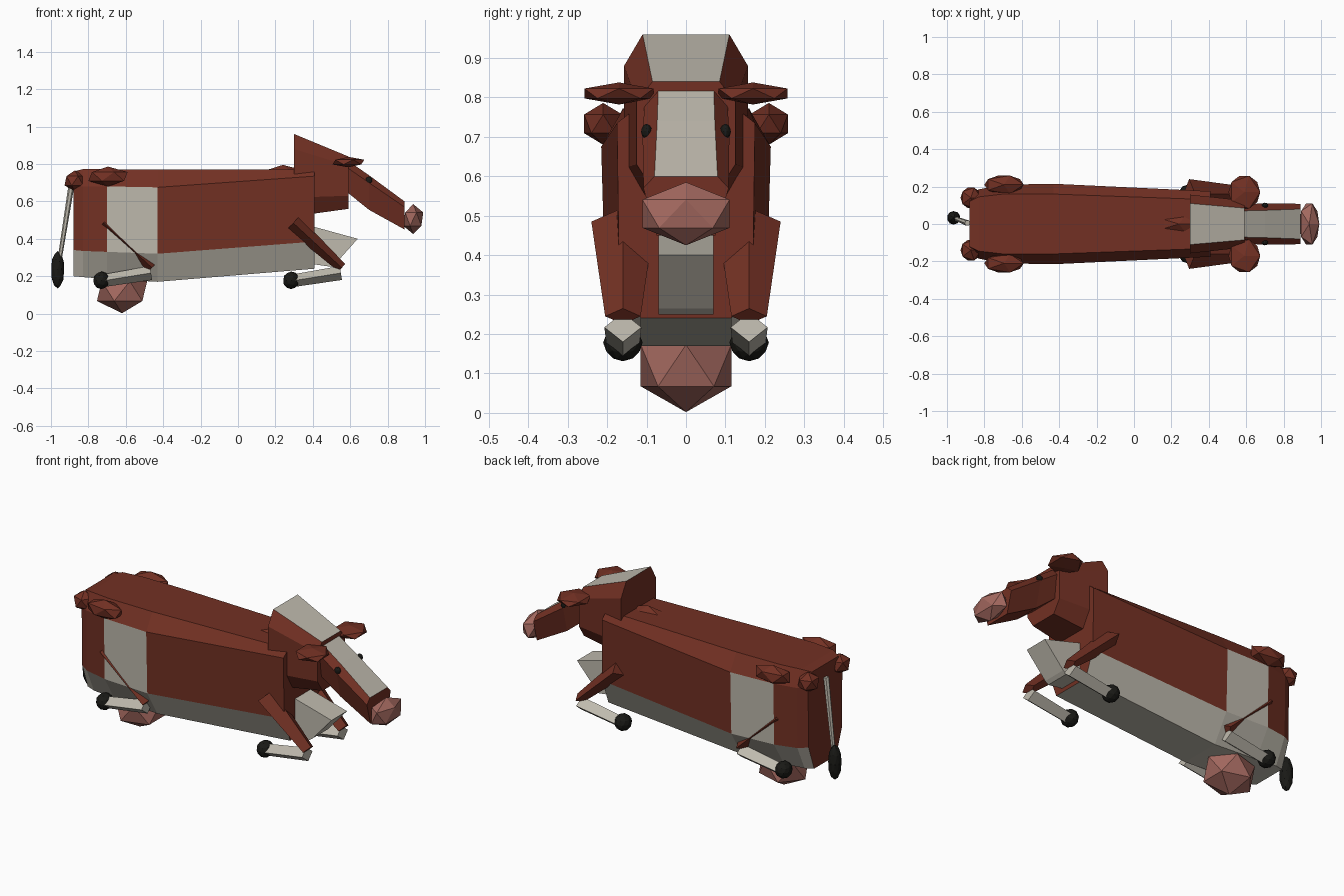
import bpy, bmesh
from mathutils import Vector, Matrix

if "Cube" in bpy.data.objects:
    bpy.data.objects.remove(bpy.data.objects["Cube"])


def material(name, rgb):
    m = bpy.data.materials.new(name)
    m.diffuse_color = (*rgb, 1)
    m.use_nodes = True
    m.node_tree.nodes["Principled BSDF"].inputs["Base Color"].default_value = m.diffuse_color
    return m


BROWN = material("brown", (0.17, 0.03, 0.017))
CREAM = material("cream", (0.52, 0.49, 0.42))
PINK = material("pink", (0.37, 0.14, 0.115))
BLACK = material("black", (0.01, 0.01, 0.008))


def finish(name, bm, mats):
    bmesh.ops.recalc_face_normals(bm, faces=bm.faces)
    me = bpy.data.meshes.new(name)
    bm.to_mesh(me)
    bm.free()
    for m in mats:
        me.materials.append(m)
    ob = bpy.data.objects.new(name, me)
    bpy.context.collection.objects.link(ob)
    return ob


def loft(name, rings, mats, is_second=lambda seg, band: False):
    """Skin half-rings of (x, z, half width), top to bottom, mirrored in y.
    Band -1 is the top strip, the last band is the underside."""
    bm = bmesh.new()
    loops = []
    for r in rings:
        pts = [(x, w, z) for x, z, w in r] + [(x, -w, z) for x, z, w in reversed(r)]
        loops.append([bm.verts.new(p) for p in pts])
    n = len(rings[0])
    for s, (a, b) in enumerate(zip(loops, loops[1:])):
        for j in range(2 * n):
            k = (j + 1) % (2 * n)
            f = bm.faces.new((a[j], a[k], b[k], b[j]))
            f.material_index = int(is_second(s, min(j, 2 * n - 2 - j)))
    bm.faces.new(loops[0])
    bm.faces.new(loops[-1])
    return finish(name, bm, mats)


def blob(name, loc, radii, mat, sub=1):
    bm = bmesh.new()
    bmesh.ops.create_icosphere(bm, subdivisions=sub, radius=1,
                               matrix=Matrix.Translation(loc) @ Matrix.Diagonal((*radii, 1)))
    return finish(name, bm, [mat])


def limb(name, a, b, r1, r2, mat, flat=1.0, sides=4):
    """Tapered prism from a to b; flat scales the thickness across the y axis."""
    a, b = Vector(a), Vector(b)
    d = (b - a).normalized()
    u = (Vector((0, 1, 0)) - d * d.y).normalized()
    v = d.cross(u)
    rot = Matrix((u, v, d)).transposed().to_4x4()
    bm = bmesh.new()
    bmesh.ops.create_cone(bm, cap_ends=True, segments=sides, radius1=r1, radius2=r2,
                          depth=(b - a).length,
                          matrix=Matrix.Translation((a + b) / 2) @ rot @ Matrix.Diagonal((1, flat, 1, 1)))
    return finish(name, bm, [mat])


# Barrel of the body with cream belly and side patch
def body_ring(x, top, tw, sz, sw, bz, bw, low, lw=0.115):
    return [(x, top, tw), (x, sz, sw), (x, bz, bw), (x, low, lw)]


loft("body", [
    body_ring(-0.88, 0.76, 0.12, 0.685, 0.155, 0.34, 0.15, 0.20, 0.10),
    body_ring(-0.83, 0.772, 0.145, 0.68, 0.185, 0.335, 0.18, 0.195),
    body_ring(-0.70, 0.772, 0.16, 0.68, 0.21, 0.33, 0.205, 0.185),
    body_ring(-0.43, 0.77, 0.16, 0.675, 0.215, 0.32, 0.205, 0.17),
    body_ring(0.41, 0.77, 0.13, 0.735, 0.175, 0.385, 0.17, 0.24)],
    [BROWN, CREAM], lambda s, k: k >= 2 or (k == 1 and s == 2))

# Neck with cream crest
loft("neck", [
    [(0.30, 0.96, 0.11), (0.30, 0.88, 0.157), (0.30, 0.62, 0.157), (0.30, 0.52, 0.10)],
    [(0.59, 0.84, 0.085), (0.59, 0.79, 0.125), (0.59, 0.63, 0.125), (0.59, 0.56, 0.08)]],
    [BROWN, CREAM], lambda s, k: k == -1)

# Head with cream blaze
loft("head", [
    [(0.57, 0.83, 0.07), (0.57, 0.79, 0.105), (0.57, 0.66, 0.09)],
    [(0.70, 0.74, 0.073), (0.70, 0.70, 0.11), (0.70, 0.555, 0.075)],
    [(0.89, 0.60, 0.08), (0.89, 0.57, 0.108), (0.89, 0.45, 0.075)]],
    [BROWN, CREAM], lambda s, k: k == -1)
blob("muzzle", (0.937, 0, 0.505), (0.06, 0.13, 0.08), PINK)

# Brisket wedge and withers
loft("brisket", [
    [(0.36, 0.47, 0.07), (0.36, 0.27, 0.07)],
    [(0.41, 0.463, 0.07), (0.50, 0.25, 0.07)],
    [(0.64, 0.40, 0.07), (0.52, 0.265, 0.07)]], [CREAM])
blob("withers", (0.24, 0, 0.745), (0.12, 0.05, 0.05), BROWN)

blob("udder", (-0.62, 0, 0.12), (0.15, 0.135, 0.118), PINK)

# Paired parts
for s, side in ((1, "left"), (-1, "right")):
    blob(f"{side}_ear", (0.59, s * 0.17, 0.81), (0.095, 0.103, 0.028), BROWN)
    blob(f"{side}_eye", (0.70, s * 0.10, 0.713), (0.018, 0.014, 0.02), BLACK, 2)
    blob(f"{side}_hip", (-0.695, s * 0.21, 0.733), (0.118, 0.057, 0.053), BROWN)
    blob(f"{side}_pin_bone", (-0.872, s * 0.14, 0.71), (0.062, 0.064, 0.056), BROWN)
    for x, part, r in ((0.0, "front", 0.08), (-1.015, "rear", 0.06)):
        y = s * 0.16
        limb(f"{side}_{part}_upper_leg", (x + 0.295, y, 0.485), (x + 0.555, y, 0.245),
             r, 0.045, BROWN, 0.6)
        limb(f"{side}_{part}_lower_leg", (x + 0.55, y, 0.217), (x + 0.29, y, 0.175),
             0.047, 0.042, CREAM, 0.8)
        blob(f"{side}_{part}_hoof", (x + 0.285, y, 0.178), (0.045, 0.05, 0.047), BLACK, 2)

# Tail and tuft
limb("tail", (-0.89, 0.005, 0.69), (-0.955, 0.03, 0.28), 0.016, 0.011, CREAM, sides=6)
blob("tail_tuft", (-0.964, 0.033, 0.235), (0.036, 0.036, 0.1), BLACK, 2)
